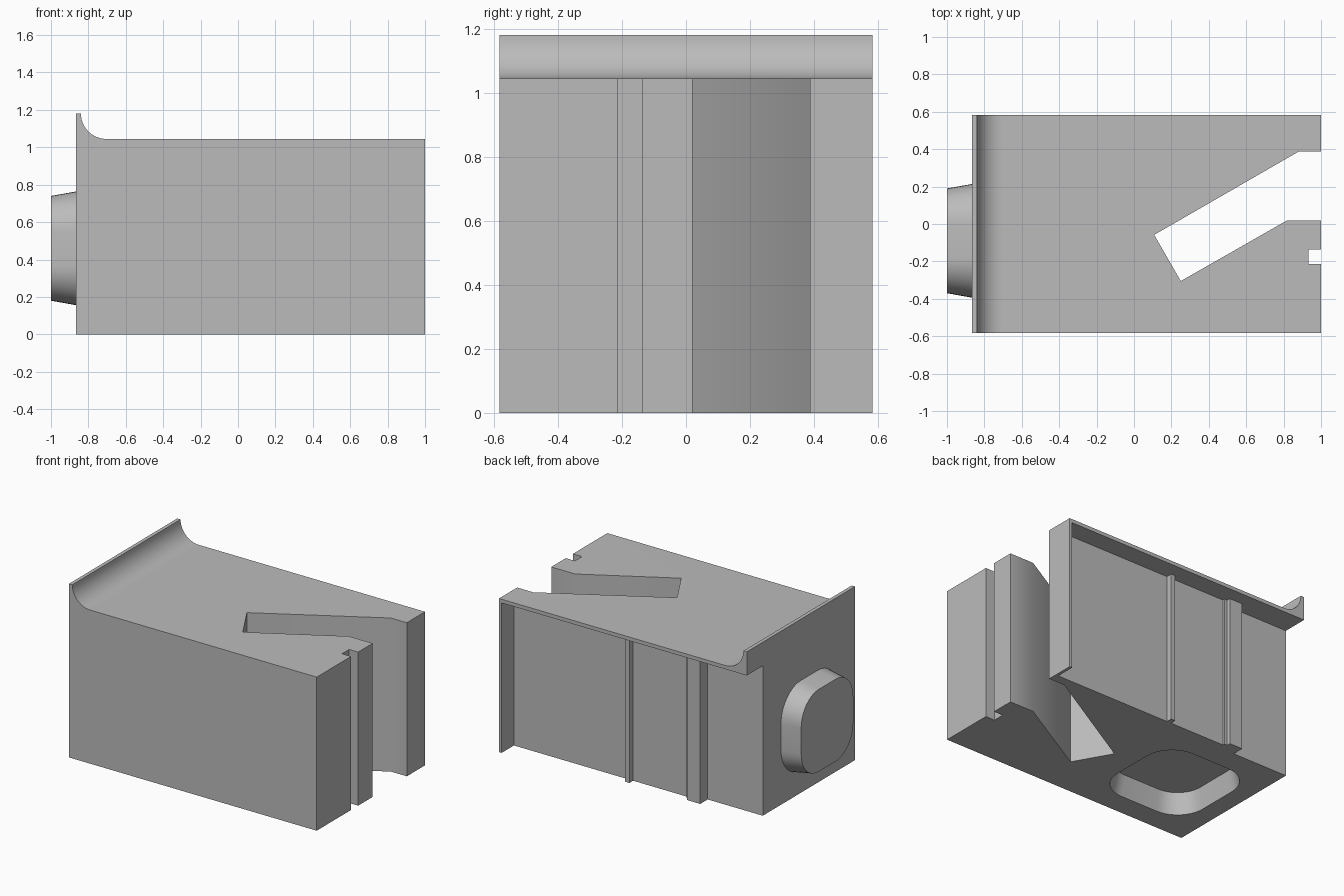
import bpy, bmesh
from math import cos, sin, pi, radians

cube = bpy.data.objects.get("Cube")
if cube:
    bpy.data.objects.remove(cube, do_unlink=True)

grey = bpy.data.materials.new("plain grey")
grey.use_nodes = True
COLOUR = (0.50, 0.50, 0.50, 1)
grey.diffuse_color = COLOUR
grey.node_tree.nodes["Principled BSDF"].inputs["Base Color"].default_value = COLOUR


def loft(name, start, end):
    """Closed solid between two matching rings of points."""
    bm = bmesh.new()
    a, b = [[bm.verts.new(p) for p in ring] for ring in (start, end)]
    bm.faces.new(a)
    bm.faces.new(b)
    for i in range(len(a)):
        j = (i + 1) % len(a)
        bm.faces.new((a[i], a[j], b[j], b[i]))
    bmesh.ops.recalc_face_normals(bm, faces=bm.faces)
    mesh = bpy.data.meshes.new(name)
    bm.to_mesh(mesh)
    bm.free()
    mesh.materials.append(grey)
    obj = bpy.data.objects.new(name, mesh)
    bpy.context.collection.objects.link(obj)
    return obj


def upright(name, plan, low, high):
    """Vertical prism from a plan outline."""
    return loft(name, [(x, y, low) for x, y in plan], [(x, y, high) for x, y in plan])


def rounded_square(half, radius, steps=10):
    points = []
    for k, (u, v) in enumerate(((1, 1), (-1, 1), (-1, -1), (1, -1))):
        for s in range(steps + 1):
            t = (k + s / steps) * pi / 2
            points.append((u * (half - radius) + radius * cos(t),
                           v * (half - radius) + radius * sin(t)))
    return points


def activate(obj):
    bpy.ops.object.select_all(action='DESELECT')
    obj.select_set(True)
    bpy.context.view_layer.objects.active = obj


def cut(target, cutter):
    cutter.hide_render = True
    mod = target.modifiers.new("cut", 'BOOLEAN')
    mod.operation = 'DIFFERENCE'
    mod.solver = 'EXACT'
    mod.object = cutter
    activate(target)
    bpy.ops.object.modifier_apply(modifier=mod.name)
    bpy.data.objects.remove(cutter, do_unlink=True)


# Main block with the curved lip along one end
LEFT, TOP, HALF = -0.865, 1.045, 0.582
R = 0.136
profile = [(LEFT, 0), (1, 0), (1, TOP)]
for i in range(17):
    t = -pi / 2 - i / 16 * pi / 2
    profile.append((-0.84 + R + R * cos(t), TOP + R + R * sin(t)))
profile.append((LEFT, TOP + R))
block = loft("main_block", [(x, -HALF, z) for x, z in profile],
             [(x, HALF, z) for x, z in profile])

# Angled slot and small notch, both full height
cut(block, upright("slot_cutter", [(1.1, 0.387), (0.88, 0.387), (0.108, -0.058),
                                   (0.25, -0.305), (0.82, 0.02), (1.1, 0.02)], -0.1, 1.4))
cut(block, upright("notch_cutter", [(0.932, -0.213), (1.1, -0.213),
                                    (1.1, -0.136), (0.932, -0.136)], -0.1, 1.4))

# Back recess, leaving a top flange, an end wall and two ribs
UPPER, LOWER, RIB = 0.45, 0.41, 0.49
recess = [(0.98, 0.7), (0.98, UPPER),
          (0.115, UPPER), (0.115, RIB), (0.083, RIB), (0.083, UPPER),
          (-0.33, UPPER), (-0.33, 0.465), (-0.352, 0.465), (-0.352, RIB),
          (-0.45, RIB), (-0.45, LOWER), (-1, LOWER), (-1, 0.7)]
cut(block, upright("recess_cutter", recess, -0.1, 1.02))

# Tapered pocket underneath
PX, PY = -0.40, -0.09
cut(block, loft("pocket_cutter",
                [(PX + u, PY + v, -0.01) for u, v in rounded_square(0.34, 0.2)],
                [(PX + u, PY + v, 0.14) for u, v in rounded_square(0.312, 0.18)]))

# Tapered boss on the end
boss = loft("end_boss",
            [(LEFT + 0.005, PY + u, 0.46 + v) for u, v in rounded_square(0.305, 0.215)],
            [(-1, PY + u, 0.46 + v) for u, v in rounded_square(0.28, 0.19)])

for obj in (block, boss):
    activate(obj)
    bpy.ops.object.shade_smooth_by_angle(angle=radians(30))
